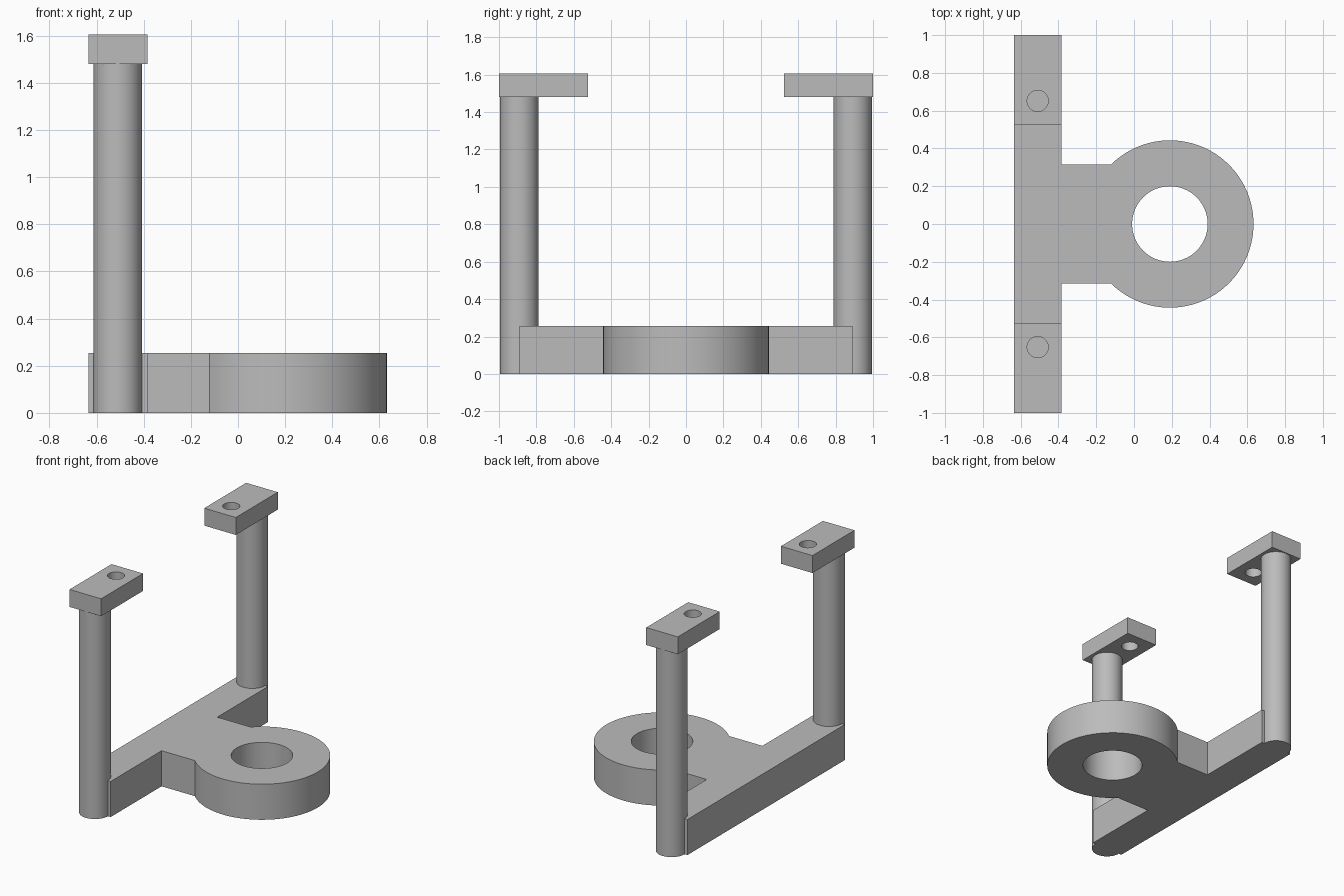
import bpy
import bmesh
from math import asin, cos, sin, pi

cube = bpy.data.objects.get("Cube")
if cube:
    bpy.data.objects.remove(cube, do_unlink=True)

grey = bpy.data.materials.new("plain grey")
grey.use_nodes = True
grey.diffuse_color = (0.5, 0.5, 0.5, 1)
grey.node_tree.nodes["Principled BSDF"].inputs["Base Color"].default_value = (0.5, 0.5, 0.5, 1)

BAR_X = -0.51       # centre line of the crossbar, posts and tabs
BAR_HALF = 0.125
POST_Y = 0.891
BASE_TOP = 0.255
POST_TOP = 1.48
TAB_TOP = 1.605


def arc(cx, cy, r, start=0.0, end=2 * pi, n=64):
    """Points along an arc; a full circle leaves out the repeated last point."""
    steps = n if end - start >= 2 * pi else n - 1
    return [(cx + r * cos(start + (end - start) * i / steps),
             cy + r * sin(start + (end - start) * i / steps)) for i in range(n)]


def extrude_profile(name, loops, z0, z1):
    """Fill flat outlines (inner loops become holes) and extrude from z0 to z1."""
    curve = bpy.data.curves.new(name + "_profile", "CURVE")
    curve.dimensions = "2D"
    curve.fill_mode = "BOTH"
    curve.extrude = (z1 - z0) / 2
    for loop in loops:
        spline = curve.splines.new("POLY")
        spline.points.add(len(loop) - 1)
        for point, (x, y) in zip(spline.points, loop):
            point.co = (x, y, 0, 1)
        spline.use_cyclic_u = True
    source = bpy.data.objects.new(name + "_profile", curve)
    bpy.context.collection.objects.link(source)
    bpy.context.view_layer.update()
    evaluated = source.evaluated_get(bpy.context.evaluated_depsgraph_get())
    mesh = bpy.data.meshes.new_from_object(evaluated)
    bpy.data.objects.remove(source, do_unlink=True)

    # Weld the caps to the walls and lift into place
    bm = bmesh.new()
    bm.from_mesh(mesh)
    bmesh.ops.remove_doubles(bm, verts=bm.verts, dist=0.0001)
    bmesh.ops.translate(bm, verts=bm.verts, vec=(0, 0, (z0 + z1) / 2))
    bmesh.ops.recalc_face_normals(bm, faces=bm.faces)
    bm.to_mesh(mesh)
    bm.free()
    mesh.name = name
    mesh.materials.clear()
    mesh.materials.append(grey)
    obj = bpy.data.objects.new(name, mesh)
    bpy.context.collection.objects.link(obj)
    bpy.ops.object.select_all(action="DESELECT")
    obj.select_set(True)
    bpy.context.view_layer.objects.active = obj
    bpy.ops.object.shade_smooth_by_angle(angle=0.5)
    return obj


# Base: crossbar, neck and ring in one outline with a round bore
back, front = BAR_X - BAR_HALF, BAR_X + BAR_HALF
ring_x, ring_r, neck_y = 0.19, 0.443, 0.315
meet = pi - asin(neck_y / ring_r)
outline = [(back, POST_Y), (back, -POST_Y), (front, -POST_Y), (front, -neck_y)]
outline += arc(ring_x, 0, ring_r, -meet, meet)
outline += [(front, neck_y), (front, POST_Y)]
extrude_profile("base_bracket", [outline, arc(ring_x, 0, 0.2)], 0, BASE_TOP)

# Posts at both ends, each carrying a drilled tab pointing inward
for side, s in (("front", -1), ("back", 1)):
    extrude_profile(side + "_post", [arc(BAR_X, s * POST_Y, 0.103)], 0, POST_TOP)
    tab = [(back, s * 0.525), (front, s * 0.525), (front, s), (back, s)]
    extrude_profile(side + "_tab", [tab, arc(BAR_X, s * 0.652, 0.056, n=40)],
                    POST_TOP, TAB_TOP)
